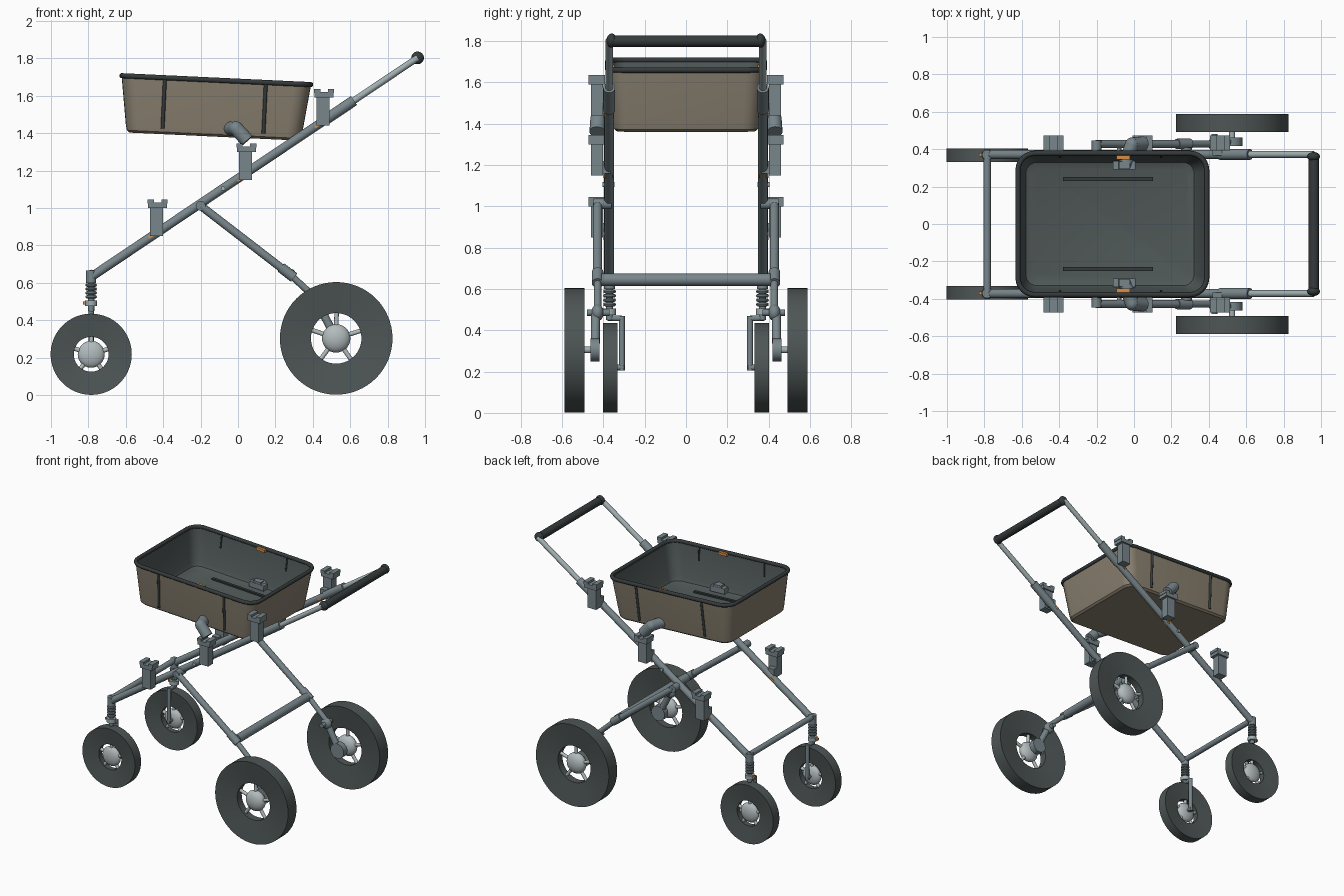
import bpy, bmesh, math
from mathutils import Vector, Matrix

if "Cube" in bpy.data.objects:
    bpy.data.objects.remove(bpy.data.objects["Cube"])


def material(name, r, g, b):
    m = bpy.data.materials.new(name)
    m.use_nodes = True
    m.diffuse_color = (r, g, b, 1)
    m.node_tree.nodes["Principled BSDF"].inputs["Base Color"].default_value = (r, g, b, 1)
    return m


GREY = material("steel grey", .19, .24, .26)
LIGHT = material("light steel", .36, .43, .44)
HUB = material("hub silver", .45, .5, .51)
TYRE = material("tyre dark", .075, .092, .09)
BROWN = material("tray brown", .25, .215, .16)
LINING = material("tray lining", .08, .1, .097)
BLACK = material("trim black", .035, .042, .042)
ORANGE = material("clip orange", .7, .27, .06)


def finish(name, bm, *mats, smooth=True):
    bmesh.ops.recalc_face_normals(bm, faces=bm.faces)
    mesh = bpy.data.meshes.new(name)
    bm.to_mesh(mesh)
    bm.free()
    for m in mats:
        mesh.materials.append(m)
    ob = bpy.data.objects.new(name, mesh)
    bpy.context.collection.objects.link(ob)
    if smooth:
        bpy.ops.object.select_all(action="DESELECT")
        ob.select_set(True)
        bpy.context.view_layer.objects.active = ob
        bpy.ops.object.shade_smooth_by_angle(angle=math.radians(35))
    return ob


def rod(name, a, b, r, mat, r2=None):
    a, b = Vector(a), Vector(b)
    bm = bmesh.new()
    place = Matrix.Translation((a + b) / 2) @ (b - a).to_track_quat("Z", "Y").to_matrix().to_4x4()
    bmesh.ops.create_cone(bm, cap_ends=True, segments=20, radius1=r,
                          radius2=r2 or r, depth=(b - a).length, matrix=place)
    return finish(name, bm, mat)


def box(name, centre, size, mat, tilt=0):
    bm = bmesh.new()
    place = Matrix.Translation(centre) @ Matrix.Rotation(tilt, 4, "Y") @ Matrix.Diagonal((*size, 1))
    bmesh.ops.create_cube(bm, size=1, matrix=place)
    return finish(name, bm, mat, smooth=False)


def ball(name, centre, scale, mat):
    bm = bmesh.new()
    bmesh.ops.create_uvsphere(bm, u_segments=24, v_segments=14, radius=1,
                              matrix=Matrix.Translation(centre) @ Matrix.Diagonal((*scale, 1)))
    return finish(name, bm, mat)


def ring(name, centre, profile, axis, mat, steps=48):
    """Revolve a closed (radius, offset) profile around the z or y axis."""
    bm = bmesh.new()
    loops = []
    for i in range(steps):
        t = math.tau * i / steps
        c, s = math.cos(t), math.sin(t)
        pts = [(r * c, h, r * s) if axis == "Y" else (r * c, r * s, h) for r, h in profile]
        loops.append([bm.verts.new(Vector(p) + Vector(centre)) for p in pts])
    n = len(profile)
    for i, a in enumerate(loops):
        b = loops[(i + 1) % steps]
        for j in range(n):
            bm.faces.new((a[j], a[(j + 1) % n], b[(j + 1) % n], b[j]))
    return finish(name, bm, mat)


def wheel(name, c, r, hole, hub, half):
    # Dished tyre, flattened hub and five spokes
    ring(name + "_tyre", c, [(r, -half), (r, half), (hole, half * .55), (hole, -half * .55)], "Y", TYRE, 64)
    ball(name + "_hub", c, (hub, half * .9, hub), HUB)
    for i in range(5):
        t = math.tau * i / 5 + .3
        d = Vector((math.cos(t), 0, math.sin(t)))
        rod(f"{name}_spoke_{i + 1}", c, Vector(c) + d * (hole + .01), .012, HUB)


# Main sloping rail, parametrised by x
SLOPE = .671


def rail(x, y):
    return (x, y, .635 + (x + .78) * SLOPE)


for s, side in ((-1, "front"), (1, "back")):
    y = s * .372
    rod(f"{side}_main_rail", rail(-.78, y), rail(.5, y), .024, GREY)
    rod(f"{side}_rail_sleeve", rail(.46, y), rail(.62, y), .029, GREY)
    rod(f"{side}_handle_tube", rail(.6, y), rail(.96, y), .018, LIGHT)
    ball(f"{side}_handle_knob", rail(.96, s * .36), (.034, .025, .034), BLACK)
    rod(f"{side}_rail_pin", rail(-.08, s * .345), rail(-.08, s * .405), .012, LIGHT)

    # Caster post with spring, collar and one-sided fork
    px, py = -.785, s * .37
    rod(f"{side}_post_cap", (px, py, .6), (px, py, .665), .027, GREY)
    rod(f"{side}_post", (px, py, .45), (px, py, .62), .017, GREY)
    for i in range(4):
        coil = [(.022 + .009 * math.cos(k * math.tau / 8), .009 * math.sin(k * math.tau / 8)) for k in range(8)]
        ring(f"{side}_spring_coil_{i + 1}", (px, py, .525 + i * .021), coil, "Z", GREY, 20)
    rod(f"{side}_post_collar", (px, py, .475), (px, py, .505), .032, LIGHT)
    box(f"{side}_caster_clip", (px - .03, py, .492), (.03, .02, .016), ORANGE)
    rod(f"{side}_fork_top", (px, py + s * .01, .458), (px, s * .31, .458), .014, GREY)
    rod(f"{side}_fork_arm", (px, s * .31, .468), (px, s * .31, .205), .014, GREY)
    rod(f"{side}_caster_axle", (px, s * .3, .22), (px, py, .22), .014, GREY)
    wheel(f"{side}_caster", (px, py - s * .003, .218), .217, .093, .072, .036)

    # Rear leg, suspension joint and big wheel
    ly = s * .428
    rod(f"{side}_leg_pivot", (-.2, s * .36, 1.012), (-.2, s * .447, 1.012), .026, GREY)
    rod(f"{side}_rear_leg", (-.2, ly, 1.012), (.27, ly, .65), .022, GREY)
    rod(f"{side}_leg_sleeve", (.23, ly, .682), (.3, ly, .628), .028, GREY)
    rod(f"{side}_lower_leg", (.28, ly, .643), (.44, ly, .495), .018, GREY)
    ball(f"{side}_upper_joint", (.43, ly, .485), (.04, .03, .04), GREY)
    rod(f"{side}_joint_pin", (.43, s * .37, .485), (.43, s * .48, .485), .016, GREY)
    rod(f"{side}_swing_arm", (.43, s * .437, .485), (.52, s * .44, .31), .022, GREY)
    rod(f"{side}_axle_drum", (.525, s * .418, .305), (.525, s * .462, .305), .055, GREY)
    rod(f"{side}_wheel_axle", (.525, s * .45, .305), (.525, s * .54, .305), .016, LIGHT)
    wheel(f"{side}_rear_wheel", (.525, s * .54, .303), .301, .135, .076, .049)

    # Notched bracket towers clamped on the rail
    for i, (x, z) in enumerate(((-.435, .85), (.04, 1.15), (.455, 1.44))):
        n = f"{side}_bracket_{i + 1}"
        box(n + "_body", (x, s * .43, z + .085), (.07, .058, .17), GREY)
        box(n + "_cap", (x + .005, s * .432, z + .165), (.1, .08, .03), GREY)
        for e in (-1, 1):
            box(f"{n}_prong_{'left' if e > 0 else 'right'}", (x + .005 + e * .037, s * .432, z + .185),
                (.034, .08, .022), GREY)
        box(n + "_foot", (x - .01, s * .395, z + .04), (.05, .06, .06), GREY)
        box(n + "_clip", (x - .03, s * .374, z), (.03, .052, .012), ORANGE, -.59)

    # Stub pipe carrying the tray
    rod(f"{side}_tray_support", (-.05, s * .31, 1.425), (-.01, s * .425, 1.425), .038, GREY)
    ball(f"{side}_support_elbow", (-.01, s * .425, 1.425), (.038, .038, .038), GREY)
    rod(f"{side}_support_end", (-.01, s * .425, 1.425), (.05, s * .43, 1.36), .038, GREY)

# Cross members and hand grip
rod("caster_crossbar", (-.785, -.37, .65), (-.785, .37, .65), .02, GREY)
rod("leg_crossbar", (.28, -.41, .645), (.28, .41, .645), .03, GREY)
rod("hand_grip", (.962, -.36, 1.8), (.962, .36, 1.8), .028, BLACK)

# Tray: tilted stack of rounded rectangles, lined inside
TRAY = Matrix.Translation((-.13, 0, 1.382)) @ Matrix.Rotation(.047, 4, "Y")


def rounded(hx, hy, r, z, n=6):
    out = []
    for q, (sx, sy) in enumerate(((1, 1), (-1, 1), (-1, -1), (1, -1))):
        for k in range(n + 1):
            t = (q + k / n) * math.pi / 2
            out.append(TRAY @ Vector((sx * (hx - r) + r * math.cos(t), sy * (hy - r) + r * math.sin(t), z)))
    return out


bm = bmesh.new()
layers = [(.45, .335, .06, 0), (.465, .35, .075, .012), (.472, .355, .08, .04), (.507, .38, .09, .3),
          (.495, .368, .08, .3), (.462, .342, .07, .06), (.45, .33, .06, .032), (.42, .3, .05, .02)]
loops = [[bm.verts.new(p) for p in rounded(*l)] for l in layers]
for i, (a, b) in enumerate(zip(loops, loops[1:])):
    for j in range(len(a)):
        k = (j + 1) % len(a)
        bm.faces.new((a[j], a[k], b[k], b[j])).material_index = int(i > 2)
bm.faces.new(loops[0])
bm.faces.new(loops[-1]).material_index = 1
finish("tray", bm, BROWN, LINING)

rim = bpy.data.curves.new("tray_rim", "CURVE")
rim.dimensions = "3D"
rim.bevel_depth = .014
rim.bevel_resolution = 3
line = rim.splines.new("POLY")
points = rounded(.505, .378, .09, .302)
line.points.add(len(points) - 1)
for p, co in zip(line.points, points):
    p.co = (*co, 1)
line.use_cyclic_u = True
rim.materials.append(BLACK)
bpy.context.collection.objects.link(bpy.data.objects.new("tray_rim", rim))

# Tray seams, floor strips, mounting blocks and clips
for s, side in ((-1, "front"), (1, "back")):
    for x, end in ((-.275, "right"), (.265, "left")):
        rod(f"{side}_{end}_seam", TRAY @ Vector((x, s * .353, .03)), TRAY @ Vector((x, s * .379, .3)), .01, BLACK)
        rod(f"{side}_{end}_inner_seam", TRAY @ Vector((x, s * .358, .2)), TRAY @ Vector((x, s * .368, .3)), .006, BLACK)
    box(f"{side}_floor_strip", TRAY @ Vector((-.01, s * .24, .024)), (.48, .02, .014), BLACK, .047)
    box(f"{side}_mount_plate", TRAY @ Vector((.075, s * .315, .05)), (.12, .045, .04), GREY, .047)
    box(f"{side}_mount_block", TRAY @ Vector((.075, s * .315, .07)), (.06, .04, .03), GREY, .047)
    box(f"{side}_rim_clip", TRAY @ Vector((.058, s * .36, .297)), (.07, .028, .02), ORANGE, .047)
